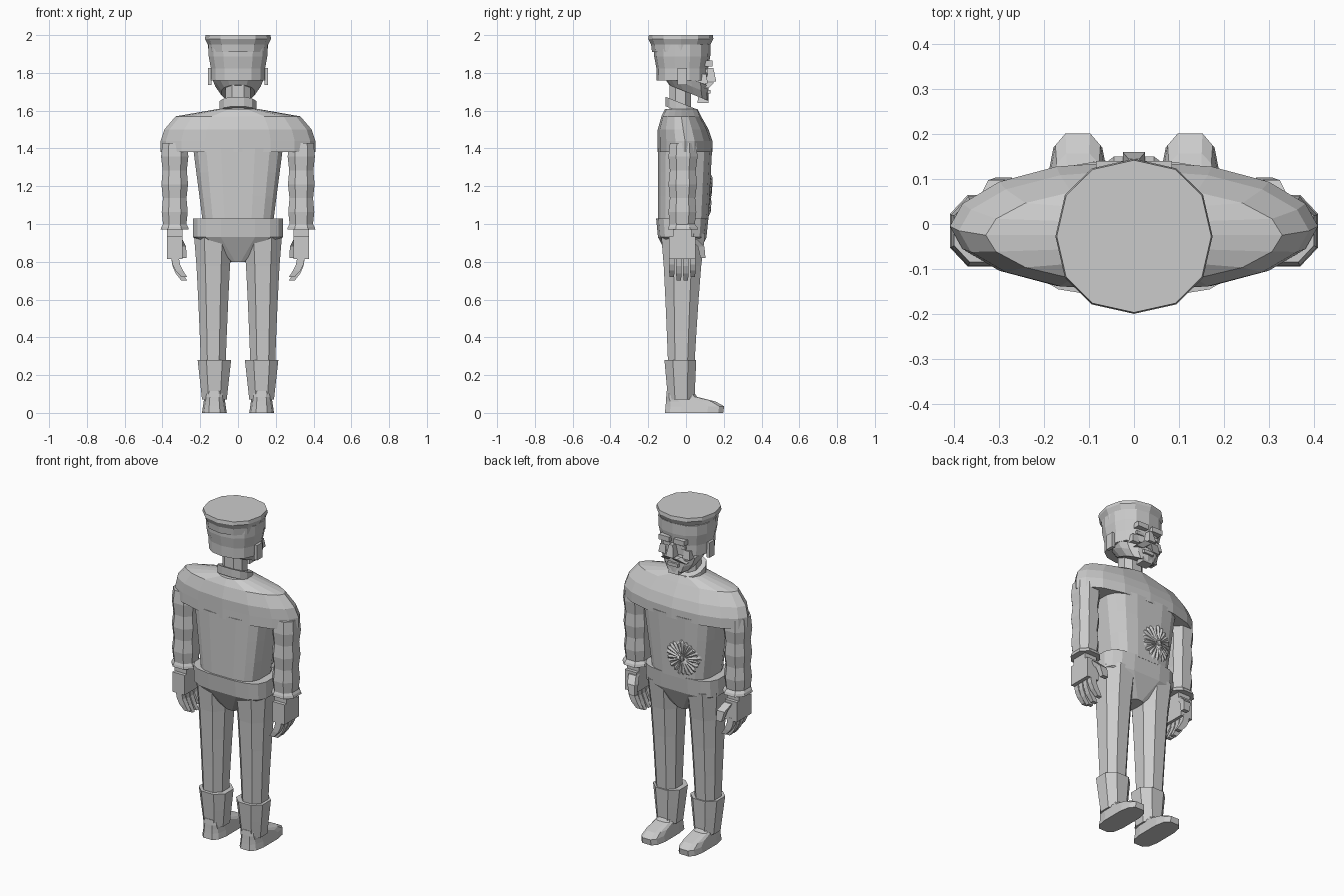
import bpy, bmesh, math, random
from mathutils import Vector
from mathutils.bvhtree import BVHTree

if "Cube" in bpy.data.objects:
    bpy.data.objects.remove(bpy.data.objects["Cube"])

GREY = (0.6, 0.6, 0.6, 1)
grey = bpy.data.materials.new("plain grey")
grey.use_nodes = True
grey.diffuse_color = GREY
grey.node_tree.nodes["Principled BSDF"].inputs["Base Color"].default_value = GREY


def finish(name, bm, paired=False):
    """Turn the mesh into an object, mirrored across the body when paired."""
    bmesh.ops.recalc_face_normals(bm, faces=bm.faces)
    mesh = bpy.data.meshes.new(name)
    bm.to_mesh(mesh)
    bm.free()
    mesh.materials.append(grey)
    obj = bpy.data.objects.new(name, mesh)
    bpy.context.collection.objects.link(obj)
    if paired:
        mirror = obj.modifiers.new("mirror", "MIRROR")
        mirror.use_mirror_merge = False
    return obj


def bridge(bm, lower, upper):
    for i in range(len(lower)):
        j = (i + 1) % len(lower)
        bm.faces.new((lower[i], lower[j], upper[j], upper[i]))


def skin(name, loops, paired=False):
    """Bridge equal closed loops of points and cap both ends."""
    bm = bmesh.new()
    rows = [[bm.verts.new(point) for point in loop] for loop in loops]
    for lower, upper in zip(rows, rows[1:]):
        bridge(bm, lower, upper)
    bm.faces.new(rows[0])
    bm.faces.new(rows[-1])
    return finish(name, bm, paired)


def power(value, exponent):
    return math.copysign(abs(value) ** exponent, value)


def ring(size, sides, centre, boxy, pointed, tilt):
    """Level section from (height, half width, back, front)."""
    z, half, back, front = size
    middle = (back + front) / 2
    depth = (front - back) / 2
    points = []
    for i in range(sides):
        angle = math.tau * (i + 0.5 * (not pointed)) / sides
        x = half * power(math.cos(angle), boxy)
        y = middle + depth * power(math.sin(angle), pointed or boxy)
        points.append((centre + x, y, z + tilt * y))
    return points


def body(name, sizes, sides=8, centre=0, boxy=0.85, pointed=0, tilt=0):
    loops = [ring(size, sides, centre, boxy, pointed, tilt) for size in sizes]
    return skin(name, loops, paired=centre != 0)


def taper(top, bottom, steps, ease=1.0, ripple=0.0):
    """Sections blended from top to bottom, swelling at every other one."""
    sizes = []
    for i in range(steps + 1):
        t = i / steps
        height = top[0] + (bottom[0] - top[0]) * t
        half, back, front = (a + (b - a) * t ** ease for a, b in zip(top[1:], bottom[1:]))
        swell = ripple * (i % 2)
        sizes.append((height, half + swell, back - swell, front + swell))
    return sizes


def bar(name, path, wide, deep, tip=1.0, paired=True):
    """Square bar along a path, scaled at its far end by tip."""
    loops = []
    for x, y, z in path:
        scale = tip if z == path[-1][2] else 1
        a, b = wide / 2 * scale, deep / 2 * scale
        loops.append([(x - a, y - b, z), (x + a, y - b, z), (x + a, y + b, z), (x - a, y + b, z)])
    return skin(name, loops, paired)


def block(name, centre, size, tip=1.0):
    x, y, z = centre
    wide, deep, tall = size
    bar(name, [(x, y, z - tall / 2), (x, y, z + tall / 2)], wide, deep, tip, paired=x != 0)


# Jacket trunk, wide pointed shoulders and a sloping collar
jacket = body("jacket", taper((1.4, 0.24, -0.15, 0.14), (1.02, 0.19, -0.15, 0.12), steps=3),
              sides=16, boxy=0.6)
body("shoulders", [
    (1.38, 0.41, -0.15, 0.14),
    (1.44, 0.41, -0.15, 0.14),
    (1.5, 0.39, -0.15, 0.12),
    (1.57, 0.33, -0.13, 0.08),
    (1.61, 0.1, -0.11, 0.06),
], sides=16, boxy=0.9, pointed=1.1)
body("collar", taper((1.63, 0.1, -0.11, 0.06), (1.58, 0.1, -0.11, 0.06), steps=1),
     sides=12, tilt=-0.4)
body("neck", taper((1.76, 0.07, -0.09, 0.03), (1.57, 0.07, -0.09, 0.03), steps=1))

# Trouser seat closing between the legs
body("trouser_seat", [
    (1.03, 0.24, -0.16, 0.12),
    (0.93, 0.24, -0.15, 0.11),
    (0.8, 0.04, -0.08, 0.05),
], sides=16, boxy=0.6)

# Head with a sloping jaw, and a flat flared cap
body("jaw", taper((1.78, 0.14, -0.14, 0.12), (1.7, 0.09, -0.09, 0.12), steps=2, ease=1.5),
     sides=14, tilt=-0.4)
body("head", taper((1.95, 0.16, -0.17, 0.13), (1.76, 0.14, -0.15, 0.11), steps=3, ripple=0.005),
     sides=14)
cap_flare = [(1.91, 0.155), (1.95, 0.16), (1.98, 0.175), (2, 0.172)]
body("cap", [(z, half, -half - 0.025, half - 0.03) for z, half in cap_flare],
     sides=12, boxy=0.9, pointed=0.9)

# Face
block("nose", (0, 0.13, 1.79), (0.05, 0.06, 0.07), tip=0.5)
block("chin", (0, 0.09, 1.66), (0.07, 0.06, 0.04), tip=0.8)
block("lower_lip", (0, 0.11, 1.7), (0.07, 0.04, 0.02))
block("ears", (0.15, -0.02, 1.78), (0.02, 0.05, 0.09))
block("brows", (0.05, 0.12, 1.85), (0.07, 0.04, 0.03))
block("eyes", (0.05, 0.1, 1.81), (0.05, 0.03, 0.02))
block("cheeks", (0.08, 0.09, 1.77), (0.05, 0.05, 0.05), tip=0.7)
bar("moustache", [(0.06, 0.1, 1.72), (0.02, 0.13, 1.75)], wide=0.05, deep=0.04)

# Rippled sleeves, flared cuffs and wrists
ARM = 0.335
body("sleeves", taper((1.43, 0.07, -0.09, 0.06), (0.99, 0.065, -0.09, 0.05), steps=6, ripple=0.008),
     centre=ARM)
body("cuffs", taper((1, 0.065, -0.09, 0.05), (0.97, 0.08, -0.1, 0.07), steps=2, ease=0.5),
     centre=ARM)
block("wrists", (ARM, -0.02, 0.95), (0.08, 0.1, 0.06))

# Hands with four fingers curling inward and a thumb
block("palms", (ARM, -0.02, 0.875), (0.08, 0.14, 0.12))
for finger in ("little", "ring", "middle", "fore"):
    index = ("little", "ring", "middle", "fore").index(finger)
    reach = 0.13 if finger in ("ring", "middle") else 0.11
    curl = [(ARM - 0.05 * t * t, 0.037 * index - 0.075, 0.83 - reach * t)
            for t in (0, 0.4, 0.7, 1)]
    bar(f"{finger}_fingers", curl, wide=0.04, deep=0.03, tip=0.75)
bar("thumbs", [(0.32, 0.04, 0.92), (0.3, 0.08, 0.88), (0.29, 0.09, 0.82)],
    wide=0.05, deep=0.035, tip=0.75)

# Trouser legs, boot shafts and shoes
LEG = 0.125
body("trouser_legs", taper((0.95, 0.11, -0.14, 0.11), (0.26, 0.07, -0.1, 0.05), steps=4, ease=0.7),
     centre=LEG + 0.006)
body("boots", taper((0.28, 0.095, -0.12, 0.06), (0.07, 0.07, -0.1, 0.05), steps=2),
     centre=LEG)
toe_profile = [(0, 0.2), (0.035, 0.205), (0.06, 0.16), (0.085, 0.06), (0.115, 0.04)]
body("shoes", [(z, 0.067 - z * 0.15, z * 0.1 - 0.115, toe) for z, toe in toe_profile],
     sides=12, centre=LEG, boxy=0.6)

# Crumpled pleats fanning over the jacket front
random.seed(4)
PLEATS = 44
jacket_mesh = bmesh.new()
jacket_mesh.from_mesh(jacket.data)
surface = BVHTree.FromBMesh(jacket_mesh)
jacket_mesh.free()
fan = bmesh.new()
rows = []
for reach in (0.15, 0.5, 0.8, 1):
    row = []
    for i in range(PLEATS):
        angle = math.tau * i / PLEATS
        radius = 0.12 * reach * random.uniform(0.85, 1)
        x = radius * math.cos(angle) - 0.065
        z = radius * math.sin(angle) + 1.15
        hit = surface.ray_cast(Vector((x, 1, z)), Vector((0, -1, 0)))[0]
        fold = random.uniform(0.006, 0.012) if i % 2 else 0.001
        lift = -0.004 if reach == 1 else fold
        row.append(fan.verts.new((x, hit.y + lift, z)))
    rows.append(row)
for inner, outer in zip(rows, rows[1:]):
    bridge(fan, inner, outer)
fan.faces.new(rows[0])
bmesh.ops.triangulate(fan, faces=fan.faces)
finish("jacket_pleats", fan)
